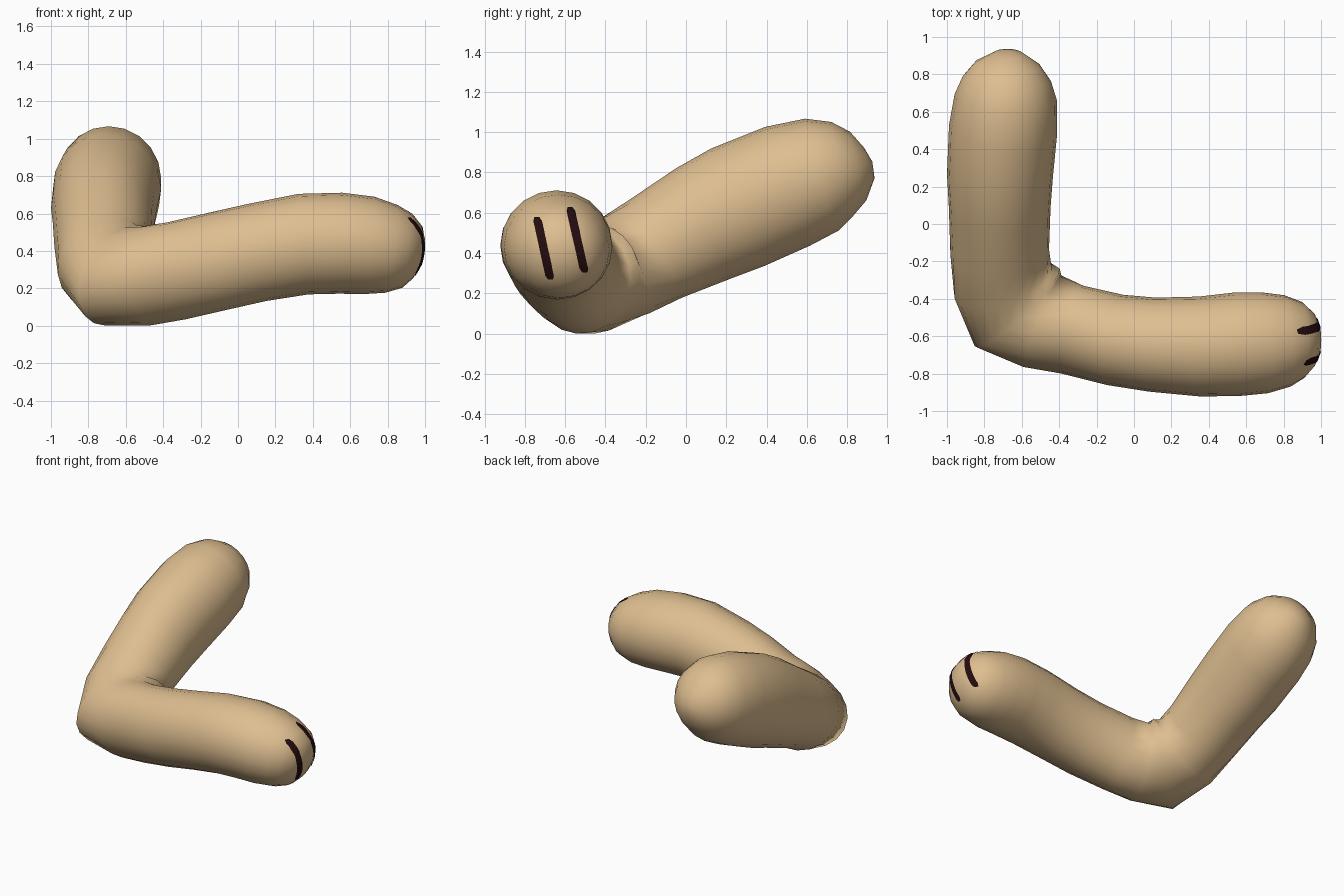
import bpy, bmesh, math
from mathutils import Vector
from mathutils.bvhtree import BVHTree

if "Cube" in bpy.data.objects:
    bpy.data.objects.remove(bpy.data.objects["Cube"])

SEG = 20


def material(name, col):
    m = bpy.data.materials.new(name)
    m.diffuse_color = (*col, 1)
    m.use_nodes = True
    m.node_tree.nodes["Principled BSDF"].inputs["Base Color"].default_value = m.diffuse_color
    return m


tan = material("tan", (0.73, 0.515, 0.28))
dark = material("dark brown", (0.018, 0.004, 0.005))

# Cross-sections along the bent body: x, y, z, half width, half height, roll (degrees)
rings = [
    (-0.672, 0.910, 0.866, 0.08, 0.08, 0),
    (-0.675, 0.855, 0.850, 0.175, 0.175, 0),
    (-0.680, 0.775, 0.835, 0.237, 0.24, 0),
    (-0.685, 0.675, 0.808, 0.275, 0.29, 0),
    (-0.700, 0.505, 0.750, 0.29, 0.315, 0),
    (-0.717, 0.255, 0.645, 0.283, 0.32, 0),
    (-0.718, 0.090, 0.567, 0.272, 0.306, 0),
    (-0.718, -0.150, 0.440, 0.264, 0.276, 0),
    (-0.700, -0.310, 0.350, 0.275, 0.265, 14),
    (-0.625, -0.445, 0.288, 0.325, 0.255, 30),
    (-0.490, -0.520, 0.285, 0.265, 0.268, 14),
    (-0.330, -0.565, 0.312, 0.242, 0.264, 0),
    (-0.100, -0.620, 0.365, 0.245, 0.264, 0),
    (0.100, -0.645, 0.410, 0.252, 0.264, 0),
    (0.350, -0.655, 0.455, 0.267, 0.27, 0),
    (0.550, -0.643, 0.460, 0.277, 0.27, 0),
    (0.700, -0.635, 0.448, 0.270, 0.262, 0),
    (0.820, -0.625, 0.430, 0.245, 0.237, 0),
    (0.905, -0.620, 0.420, 0.203, 0.2, 0),
    (0.960, -0.620, 0.412, 0.145, 0.142, 0),
    (0.990, -0.620, 0.406, 0.07, 0.07, 0),
]
tips = (Vector((-0.672, 0.925, 0.872)), Vector((0.998, -0.62, 0.405)))

# Bent round body
bm = bmesh.new()
centres = [Vector(r[:3]) for r in rings]
path = [tips[0]] + centres + [tips[1]]
loops = []
for i, (x, y, z, a, b, roll) in enumerate(rings):
    t = ((path[i + 2] - path[i + 1]).normalized()
         + (path[i + 1] - path[i]).normalized()).normalized()
    side = Vector((0, 0, 1)).cross(t).normalized()
    up = t.cross(side).normalized()
    c, s = math.cos(math.radians(roll)), math.sin(math.radians(roll))
    long_axis, short_axis = side * c + up * s, up * c - side * s
    loop = []
    for k in range(SEG):
        w = 2 * math.pi * k / SEG
        loop.append(bm.verts.new(centres[i] + long_axis * a * math.cos(w)
                                 + short_axis * b * math.sin(w)))
    loops.append(loop)
for p, q in zip(loops, loops[1:]):
    for k in range(SEG):
        n = (k + 1) % SEG
        bm.faces.new((p[k], p[n], q[n], q[k]))
for tip, loop in ((tips[0], loops[0]), (tips[1], loops[-1])):
    v = bm.verts.new(tip)
    for k in range(SEG):
        bm.faces.new((v, loop[k], loop[(k + 1) % SEG]))
low = min(v.co.z for v in bm.verts)
bmesh.ops.translate(bm, verts=bm.verts, vec=(0, 0, -low))
bmesh.ops.recalc_face_normals(bm, faces=bm.faces)
tree = BVHTree.FromBMesh(bm)


def finish(bm, name, mat):
    for f in bm.faces:
        f.smooth = True
    me = bpy.data.meshes.new(name)
    bm.to_mesh(me)
    bm.free()
    me.materials.append(mat)
    ob = bpy.data.objects.new(name, me)
    bpy.context.collection.objects.link(ob)


finish(bm, "bent_body", tan)


# Dark stripes laid on the rounded end, projected along x
def stripe(name, top, bottom, half):
    bm = bmesh.new()
    rows, cols = 16, 4
    grid = []
    for i in range(rows + 1):
        f = i / rows
        y = top[0] + (bottom[0] - top[0]) * f
        z = top[1] + (bottom[1] - top[1]) * f
        h = half * (0.55 if i in (0, rows) else 1)
        row = []
        for j in range(cols + 1):
            o = Vector((2, y + h * (2 * j / cols - 1), z))
            hit, normal, _, _ = tree.ray_cast(o, Vector((-1, 0, 0)))
            row.append(bm.verts.new(hit + normal * 0.005))
        grid.append(row)
    for r, s in zip(grid, grid[1:]):
        for j in range(cols):
            bm.faces.new((r[j], s[j], s[j + 1], r[j + 1]))
    finish(bm, name, dark)


stripe("left_stripe", (-0.738, 0.575), (-0.672, 0.27), 0.021)
stripe("right_stripe", (-0.577, 0.625), (-0.505, 0.305), 0.021)
